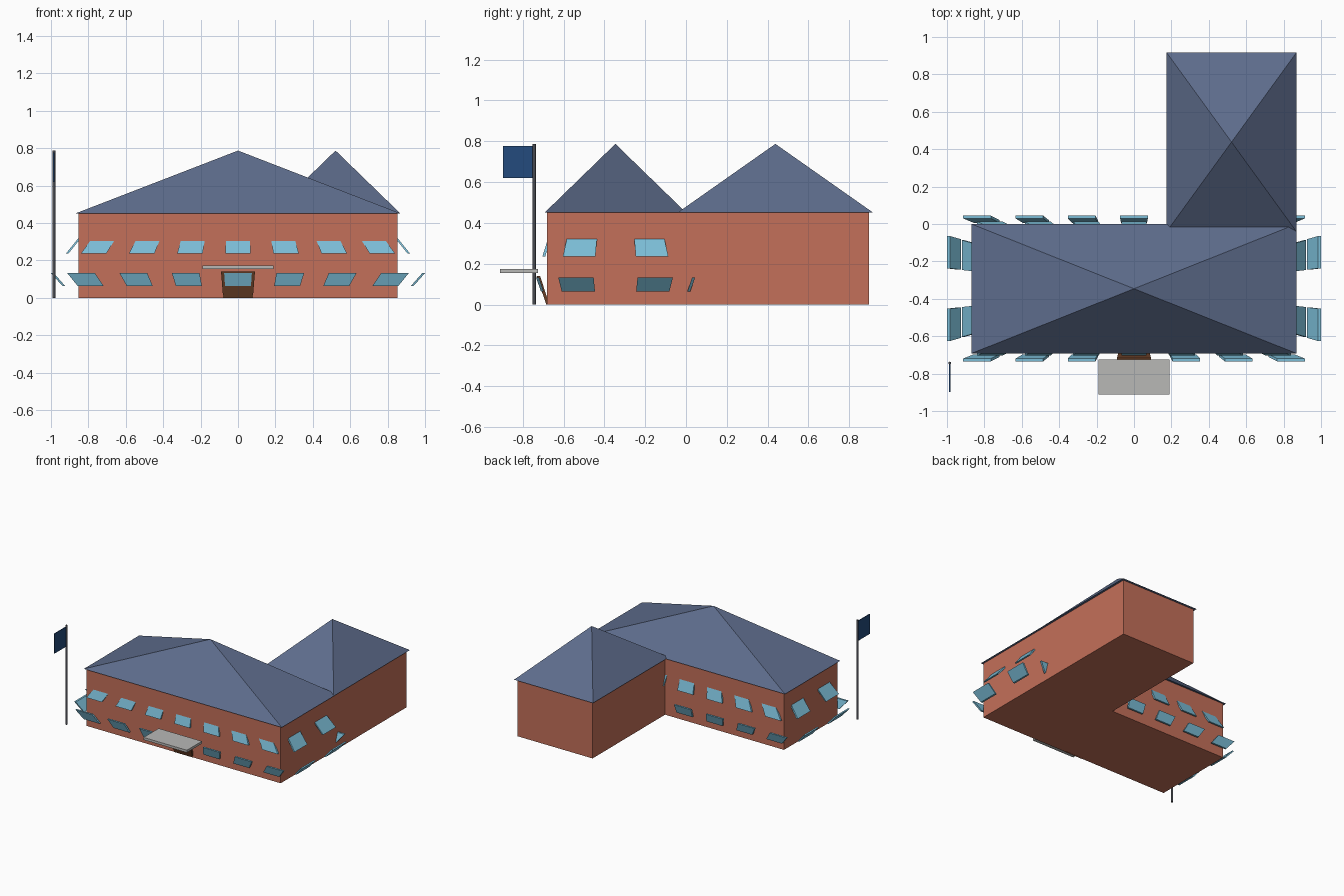
import bpy, bmesh
from math import pi

if "Cube" in bpy.data.objects:
    bpy.data.objects.remove(bpy.data.objects["Cube"])

CY = -0.345  # depth centre of the main block


def material(name, r, g, b):
    m = bpy.data.materials.new(name)
    m.diffuse_color = (r, g, b, 1)
    m.use_nodes = True
    m.node_tree.nodes["Principled BSDF"].inputs["Base Color"].default_value = m.diffuse_color
    return m


BRICK = material("brick", 0.55, 0.16, 0.10)
SLATE = material("slate", 0.11, 0.15, 0.26)
GLASS = material("glass", 0.20, 0.51, 0.68)
WOOD = material("wood", 0.15, 0.053, 0.021)
CLOTH = material("cloth", 0.017, 0.07, 0.205)
STONE = material("stone", 0.48, 0.48, 0.47)
METAL = material("metal", 0.07, 0.075, 0.09)


def finish(bm, name, mat):
    bmesh.ops.recalc_face_normals(bm, faces=bm.faces)
    me = bpy.data.meshes.new(name)
    bm.to_mesh(me)
    bm.free()
    me.materials.append(mat)
    ob = bpy.data.objects.new(name, me)
    bpy.context.collection.objects.link(ob)
    return ob


def box(name, mat, lo, hi, warp=None):
    bm = bmesh.new()
    bmesh.ops.create_cube(bm, size=1)
    for v in bm.verts:
        for i in range(3):
            v.co[i] = lo[i] + (v.co[i] + 0.5) * (hi[i] - lo[i])
        if warp:
            s = warp(v.co.z)
            v.co.x *= s
            v.co.y = CY + (v.co.y - CY) * s
    return finish(bm, name, mat)


def pyramid(name, x0, x1, y0, y1, z0, z1):
    bm = bmesh.new()
    base = [bm.verts.new((x, y, z0)) for x, y in ((x0, y0), (x1, y0), (x1, y1), (x0, y1))]
    top = bm.verts.new(((x0 + x1) / 2, (y0 + y1) / 2, z1))
    bm.faces.new(base)
    for i in range(4):
        bm.faces.new((base[i], base[(i + 1) % 4], top))
    return finish(bm, name, SLATE)


def flare(z):
    """Openings flare outward up to the canopy level, then taper back in."""
    return 1.02 + 1.03 * z if z < 0.15 else 1.145 - 0.94 * (z - 0.15)


# Walls and hipped roofs
box("main_walls", BRICK, (-0.852, -0.682, 0), (0.852, -0.012, 0.45))
box("wing_walls", BRICK, (0.192, -0.02, 0), (0.852, 0.897, 0.45))
pyramid("main_roof", -0.869, 0.869, -0.692, 0.0, 0.451, 0.787)
pyramid("wing_roof", 0.175, 0.868, -0.04, 0.916, 0.451, 0.787)

# Two storeys of tilted windows
for floor, z0, z1 in (("lower", 0.063, 0.132), ("upper", 0.236, 0.33)):
    for side, sy in (("front", -1), ("back", 1)):
        ya, yb = sorted((CY + sy * 0.324, CY + sy * 0.337))
        for k in range(-3, 4):
            x = 0.242 * k
            box(f"{side}_{floor}_window", GLASS, (x - 0.064, ya, z0), (x + 0.064, yb, z1), flare)
    for side, sx in (("left", -1), ("right", 1)):
        xa, xb = sorted((sx * 0.852, sx * 0.865))
        for k in (-1, 1):
            y = CY + 0.168 * k
            box(f"{side}_{floor}_window", GLASS, (xa, y - 0.075, z0), (xb, y + 0.075, z1), flare)

# Entrance
box("door", WOOD, (-0.078, CY - 0.333, 0), (0.078, CY - 0.318, 0.14), flare)
box("canopy", STONE, (-0.19, -0.912, 0.154), (0.19, -0.724, 0.173))

# Flagpole and flag
bm = bmesh.new()
bmesh.ops.create_cone(bm, cap_ends=True, segments=12, radius1=0.008, radius2=0.008, depth=0.787)
bmesh.ops.translate(bm, verts=bm.verts, vec=(-0.985, -0.744, 0.3935))
finish(bm, "flagpole", METAL)
box("flag", CLOTH, (-0.988, -0.897, 0.62), (-0.982, -0.746, 0.777))
